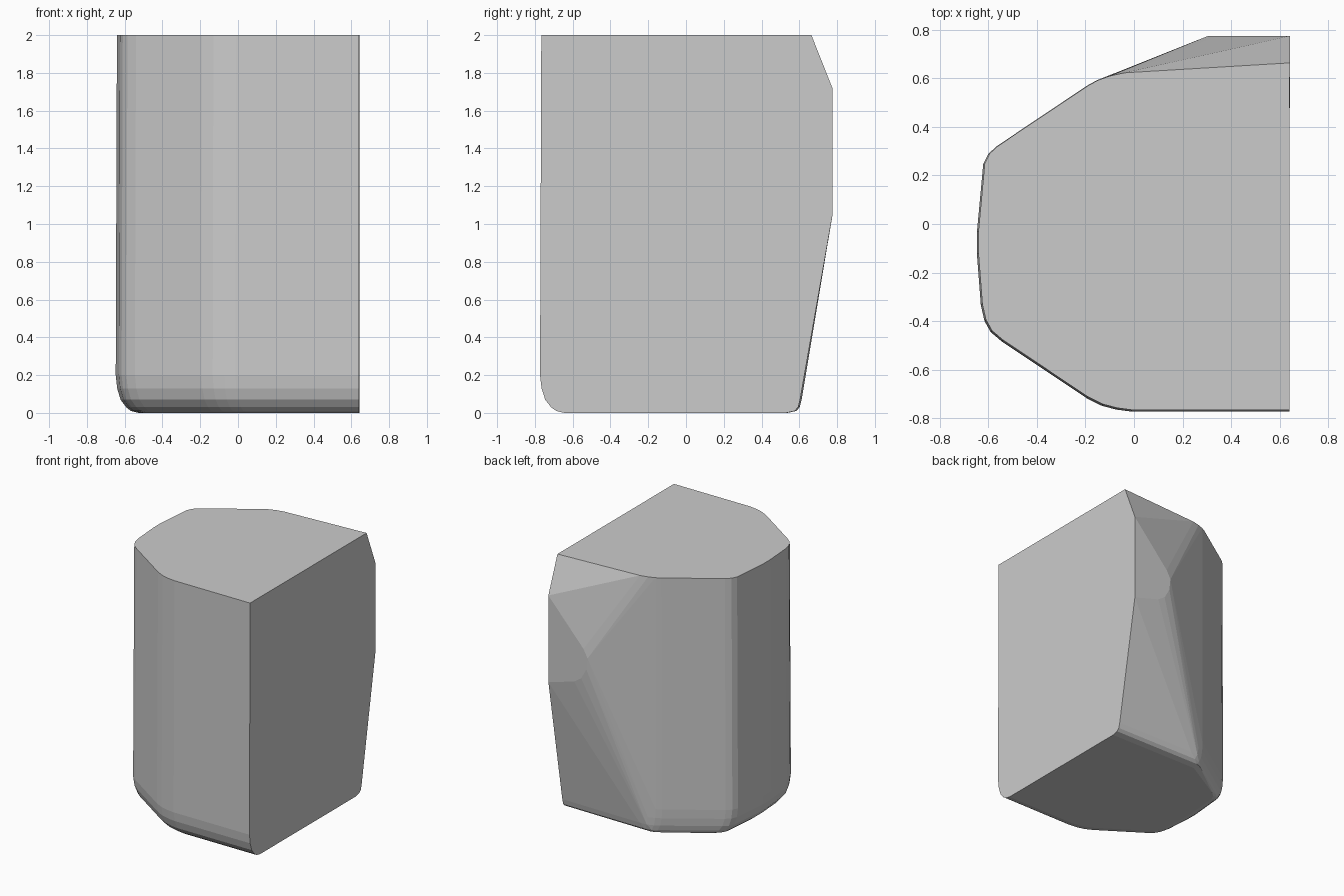
import bpy, bmesh

if "Cube" in bpy.data.objects:
    bpy.data.objects.remove(bpy.data.objects["Cube"])

# Top outline, from the front right corner clockwise to the back edge
outline = [(.64, -.766), (-.01, -.766), (-.07, -.758), (-.13, -.742), (-.19, -.712),
           (-.54, -.478), (-.585, -.44), (-.61, -.395), (-.625, -.33), (-.641, -.12),
           (-.641, -.03), (-.615, .25), (-.595, .29), (-.56, .322), (-.19, .57),
           (-.15, .592), (-.1, .61), (-.04, .623)]

# Rounded base: (height, scale towards the back right edge, back edge y)
base = [(.2, 1.005, .618), (.13, .999, .61), (.07, .985, .604), (.03, .962, .594),
        (.01, .942, .575), (0, .91, .53)]

# Flat pad that bulges from the back, as (x, z)
pad = [(.642, 1.72), (.405, 1.44), (.34, 1.385), (.305, 1.32), (.315, 1.23),
       (.36, 1.15), (.42, 1.11), (.642, 1.045)]

points = [(x, y, 2) for x, y in outline] + [(.642, .664, 2)]
for z, s, back in base:
    for x, y in outline:
        points.append((.642 + (x - .642) * s, min(.6 + (y - .6) * s, back + .008), z))
    points.append((.642, back, z))
points += [(x, .775, z) for x, z in pad]

# Wrap the sections in one convex faceted shell
bm = bmesh.new()
for p in points:
    bm.verts.new(p)
hull = bmesh.ops.convex_hull(bm, input=bm.verts)
bmesh.ops.delete(bm, geom=[v for v in bm.verts if not v.link_faces], context='VERTS')
bmesh.ops.dissolve_limit(bm, angle_limit=.01, verts=bm.verts, edges=bm.edges)
bmesh.ops.recalc_face_normals(bm, faces=bm.faces)
mesh = bpy.data.meshes.new("faceted_block")
bm.to_mesh(mesh)
bm.free()
bpy.context.collection.objects.link(bpy.data.objects.new("faceted_block", mesh))
